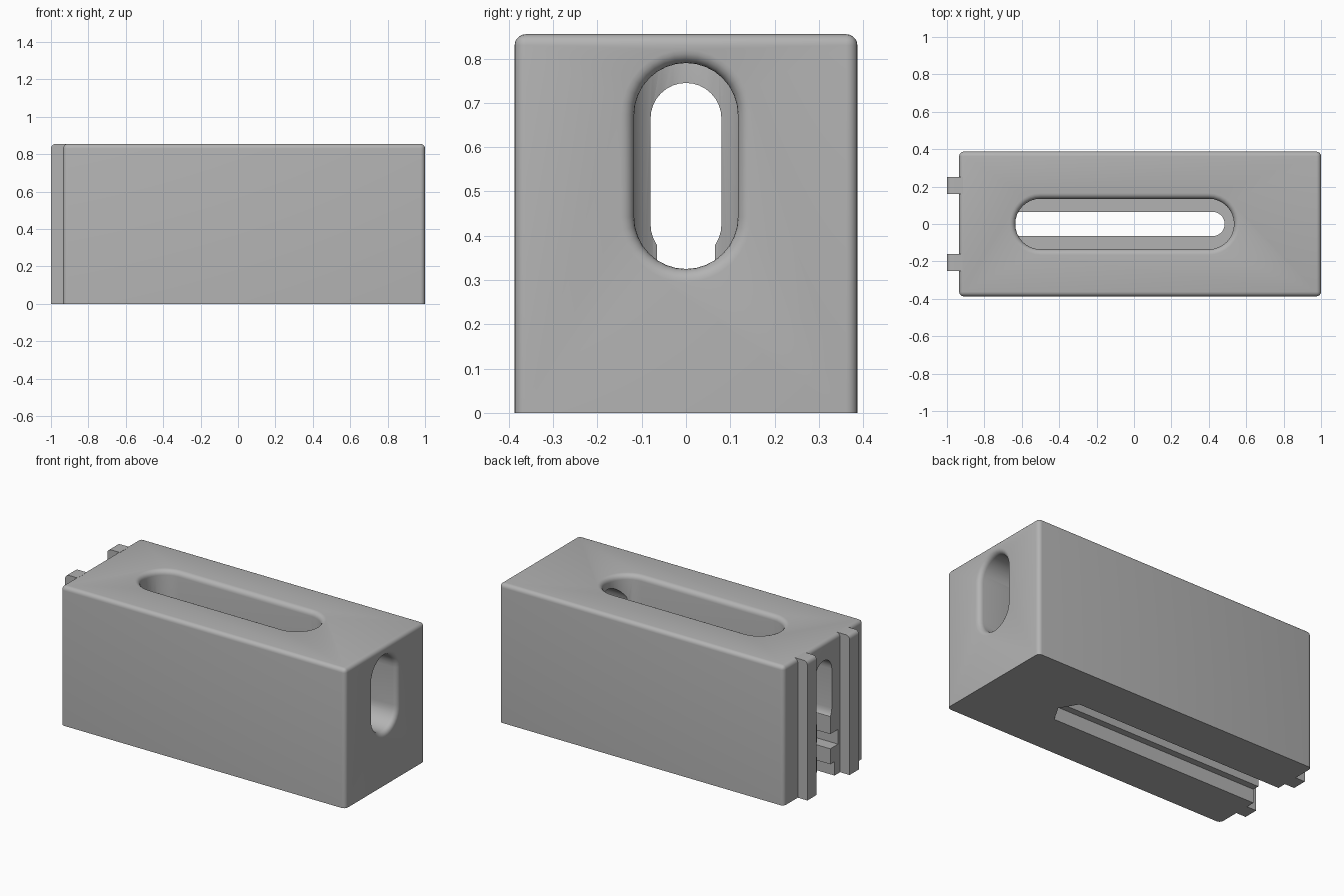
import bpy, bmesh, math
from mathutils import Matrix, Vector

if "Cube" in bpy.data.objects:
    bpy.data.objects.remove(bpy.data.objects["Cube"])

grey = bpy.data.materials.new("light_grey")
grey.use_nodes = True
colour = (0.45, 0.45, 0.45, 1)
grey.diffuse_color = colour
grey.node_tree.nodes["Principled BSDF"].inputs["Base Color"].default_value = colour

END, TOP, HALF_Y = -0.935, 0.855, 0.387
ROUND = 0.025


def finish(bm, name):
    bmesh.ops.recalc_face_normals(bm, faces=bm.faces)
    mesh = bpy.data.meshes.new(name)
    bm.to_mesh(mesh)
    bm.free()
    mesh.materials.append(grey)
    ob = bpy.data.objects.new(name, mesh)
    bpy.context.collection.objects.link(ob)
    return ob


def box(name, low, high, rounded=None):
    """Box between two corners; edges accepted by `rounded` get a fillet."""
    bm = bmesh.new()
    low, high = Vector(low), Vector(high)
    size = high - low
    bmesh.ops.create_cube(bm, size=1, matrix=Matrix.Translation((low + high) / 2)
                          @ Matrix.Diagonal((*size, 1)))
    if rounded:
        edges = [e for e in bm.edges if rounded(e)]
        bmesh.ops.bevel(bm, geom=edges, offset=ROUND, segments=5,
                        profile=0.5, affect='EDGES')
    return finish(bm, name)


def loft(name, rings):
    """Closed solid through matching rings of points."""
    bm = bmesh.new()
    loops = [[bm.verts.new(p) for p in ring] for ring in rings]
    n = len(loops[0])
    for a, b in zip(loops, loops[1:]):
        for i in range(n):
            j = (i + 1) % n
            bm.faces.new((a[i], a[j], b[j], b[i]))
    bm.faces.new(loops[0])
    bm.faces.new(loops[-1])
    return finish(bm, name)


def obround(start, end, radius, steps=16):
    """Slot outline along its first axis; `radius` grows it about fixed centres."""
    points = []
    for centre, turn in ((end, -math.pi / 2), (start, math.pi / 2)):
        for i in range(steps + 1):
            a = turn + math.pi * i / steps
            points.append((centre + radius * math.cos(a), radius * math.sin(a)))
    return points


def slot(name, start, end, radius, deep, surface, place, fillet=0):
    """Slot cutter from depth `deep` to `surface`, flared at its mouth."""
    levels = [(deep, radius)]
    if fillet:
        for i in range(6):
            a = math.pi / 2 * i / 5
            levels.append((surface - fillet * (1 - math.sin(a)),
                           radius + fillet * (1 - math.cos(a))))
    levels.append((surface + 0.1, levels[-1][1]))
    return loft(name, [[place(u, v, d) for u, v in obround(start, end, r)]
                       for d, r in levels])


def pointed_channel(name, half, bottom, top):
    """Channel open at the rail end, with a hexagonal blind end."""
    tip = 0.537
    shoulder = tip - half / math.sqrt(3)
    outline = [(-1.2, -half), (shoulder, -half), (tip, 0), (shoulder, half), (-1.2, half)]
    return loft(name, [[(x, y, z) for x, y in outline] for z in (bottom, top)])


# Main block: rounded top rim and upright corners, sharp underside
block = box("block", (END, -HALF_Y, 0), (1, HALF_Y, TOP),
            lambda e: max(v.co.z for v in e.verts) > 0.1)

upright = lambda u, v, d: (u, v, d)
lengthwise = lambda u, v, d: (d, v, u)
cutters = [
    # Long window in the top
    slot("top_window", -0.5, 0.4, 0.135, 0.32, TOP, upright, 0.03),
    # Window in the plain end
    slot("end_window", 0.442, 0.673, 0.117, 0.3, 1, lengthwise, 0.03),
    # Arched opening in the rail end
    slot("rail_end_opening", 0.425, 0.665, 0.08, -1.2, -0.55, lengthwise),
    # Narrow slit and the two wider channels below it
    slot("slit", -1.3, 0.42, 0.065, -0.1, 0.33, upright),
    pointed_channel("upper_channel", 0.14, 0.18, 0.27),
    pointed_channel("lower_channel", 0.106, -0.1, 0.085),
]
for cutter in cutters:
    cutter.hide_render = True
    mod = block.modifiers.new(cutter.name, 'BOOLEAN')
    mod.operation = 'DIFFERENCE'
    mod.solver = 'EXACT'
    mod.object = cutter

# Bake the cuts and discard the cutters
bpy.context.view_layer.update()
graph = bpy.context.evaluated_depsgraph_get()
carved = bpy.data.meshes.new_from_object(block.evaluated_get(graph))
block.modifiers.clear()
block.data = carved
for cutter in cutters:
    bpy.data.objects.remove(cutter)

# Upright rails on the rail end
parts = [block]
for side, name in ((1, "back_rail"), (-1, "front_rail")):
    y = sorted((side * 0.16, side * 0.25))
    parts.append(box(name, (-1, y[0], 0), (END + 0.02, y[1], TOP),
                     lambda e: all(v.co.z > 0.5 for v in e.verts)
                     and all(v.co.x < -0.95 for v in e.verts)))

# Smooth fillets, crisp edges
bpy.ops.object.select_all(action='DESELECT')
for ob in parts:
    ob.select_set(True)
bpy.context.view_layer.objects.active = block
bpy.ops.object.shade_smooth_by_angle(angle=math.radians(30))
